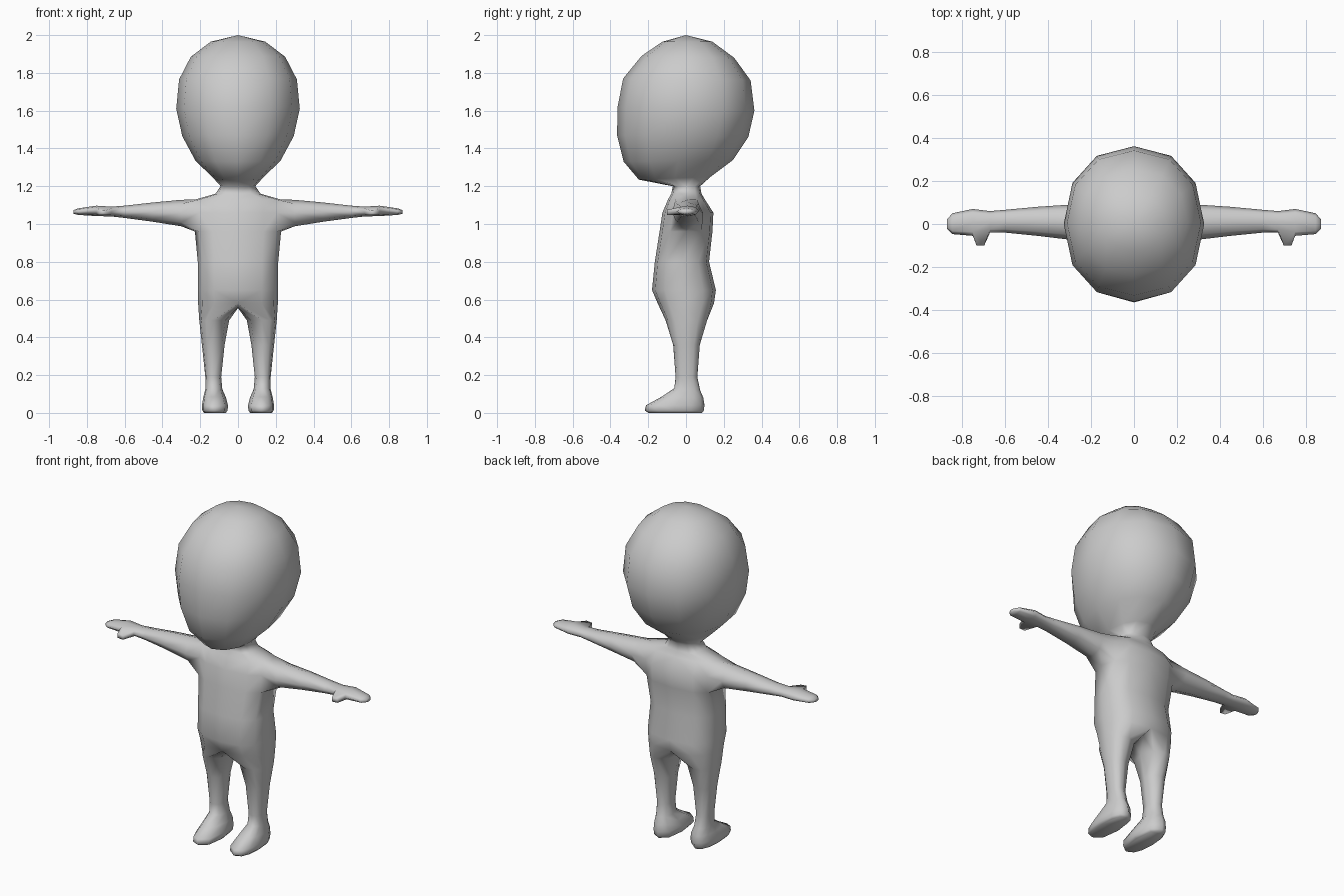
import bpy, bmesh
from math import sin, cos, radians, copysign
from mathutils import Matrix

old = bpy.data.objects.get("Cube")
if old:
    bpy.data.objects.remove(old, do_unlink=True)

clay = bpy.data.materials.new("light_grey")
clay.use_nodes = True
clay.diffuse_color = (0.6, 0.6, 0.6, 1)
clay.node_tree.nodes["Principled BSDF"].inputs["Base Color"].default_value = (0.6, 0.6, 0.6, 1)

bm = bmesh.new()


def soft(v, p):
    return copysign(abs(v) ** p, v)


def level_ring(angles, z_front, z_back, y_front, y_back, half_width, p, cx=0):
    """Horizontal rounded cross-section, tilted when front and back heights differ."""
    verts = []
    for a in angles:
        c, s = soft(cos(radians(a)), p), soft(sin(radians(a)), p)
        t = (s + 1) / 2
        x = cx + half_width * c
        verts.append(bm.verts.new((0 if abs(x) < 1e-4 else x,
                                   y_front + (y_back - y_front) * t,
                                   z_front + (z_back - z_front) * t)))
    return verts


def arm_ring(x, y_front, y_back, z_low, z_high):
    """Upright cross-section of the arm, starting at its lower front."""
    yc, zc = (y_front + y_back) / 2, (z_low + z_high) / 2
    return [bm.verts.new((x, yc + (y_back - y_front) / 2 * cos(radians(225 + 45 * i)),
                          zc + (z_high - z_low) / 2 * sin(radians(225 + 45 * i))))
            for i in range(8)]


def bridge(a, b, closed=False, skip=()):
    n = len(a)
    faces = []
    for i in range(n if closed else n - 1):
        j = (i + 1) % n
        if i not in skip:
            faces.append(bm.faces.new((a[i], a[j], b[j], b[i])))
    return faces


HALF = range(-90, 91, 30)
LEG = list(HALF) + [135, 180, 225]

# Torso and neck: z, front, back, half width
torso = [level_ring(HALF, z, z, f, b, w, 0.75) for z, f, b, w in (
    (0.58, -0.15, 0.148, 0.211),
    (0.65, -0.18, 0.158, 0.213),
    (0.80, -0.165, 0.122, 0.213),
    (0.96, -0.14, 0.14, 0.228),
    (1.06, -0.125, 0.145, 0.23),
    (1.13, -0.095, 0.10, 0.225),
    (1.16, -0.078, 0.082, 0.12),
    (1.20, -0.07, 0.075, 0.092))]
for k in range(len(torso) - 1):
    bridge(torso[k], torso[k + 1], skip=(2, 3) if k in (3, 4) else ())

# Head: front height, back height, front, back, half width
previous = torso[-1]
for zf, zb, f, b, w in (
        (1.235, 1.25, -0.25, 0.13, 0.13),
        (1.33, 1.34, -0.33, 0.25, 0.225),
        (1.47, 1.46, -0.365, 0.33, 0.295),
        (1.62, 1.60, -0.362, 0.362, 0.327),
        (1.77, 1.76, -0.333, 0.342, 0.312),
        (1.89, 1.88, -0.235, 0.255, 0.25),
        (1.965, 1.965, -0.125, 0.14, 0.145)):
    ring = level_ring(HALF, zf, zb, f, b, w, 0.92)
    bridge(previous, ring)
    previous = ring
crown = bm.verts.new((0, 0, 2))
for a, b in zip(previous, previous[1:]):
    bm.faces.new((a, b, crown))

# Leg and foot, joined to the hip ring through the crotch line
crotch = [bm.verts.new((0, y, z)) for y, z in ((0.08, 0.56), (0, 0.555), (-0.08, 0.56))]
previous = torso[0] + crotch
for zf, zb, f, b, w, cx in (
        (0.49, 0.49, -0.108, 0.112, 0.079, 0.126),
        (0.36, 0.36, -0.068, 0.073, 0.060, 0.131),
        (0.19, 0.19, -0.055, 0.06, 0.042, 0.131),
        (0.13, 0.12, -0.062, 0.075, 0.045, 0.128),
        (0.085, 0.08, -0.13, 0.092, 0.060, 0.124),
        (0.04, 0.04, -0.212, 0.098, 0.069, 0.122),
        (0.012, 0.012, -0.218, 0.094, 0.067, 0.122),
        (0.0, 0.0, -0.2, 0.085, 0.057, 0.122)):
    ring = level_ring(LEG, zf, zb, f, b, w, 0.85, cx)
    bridge(previous, ring, closed=True)
    previous = ring
bm.faces.new(previous)

# Arm and hand, joined to the opening in the side of the torso
low, mid, top = torso[3:6]
previous = [low[2], low[3], low[4], mid[4], top[4], top[3], top[2], mid[2]]
thumb_base = []
for x, f, b, z0, z1 in (
        (0.30, -0.073, 0.09, 0.988, 1.128),
        (0.45, -0.055, 0.08, 1.012, 1.114),
        (0.60, -0.04, 0.066, 1.032, 1.097),
        (0.67, -0.04, 0.06, 1.04, 1.092),
        (0.75, -0.055, 0.07, 1.042, 1.097),
        (0.845, -0.047, 0.05, 1.048, 1.083),
        (0.87, -0.022, 0.022, 1.054, 1.074)):
    ring = arm_ring(x, f, b, z0, z1)
    faces = bridge(previous, ring, closed=True)
    if x == 0.75:
        thumb_base = faces[6:]
    previous = ring
bm.faces.new(previous)

# Thumb pulled out of the front edge of the hand
result = bmesh.ops.extrude_face_region(bm, geom=thumb_base)
bmesh.ops.delete(bm, geom=[f for f in thumb_base if f.is_valid], context='FACES_ONLY')
for v in result["geom"]:
    if isinstance(v, bmesh.types.BMVert):
        v.co.x = 0.715 + (v.co.x - 0.71) * 0.45
        v.co.y = -0.1
        v.co.z = 1.06 + (v.co.z - 1.067) * 0.7

# Mirror the half figure and weld the centre line
bmesh.ops.mirror(bm, geom=bm.verts[:] + bm.edges[:] + bm.faces[:],
                 matrix=Matrix.Identity(4), merge_dist=0.0005, axis='X')
bmesh.ops.remove_doubles(bm, verts=bm.verts[:], dist=0.0005)
bmesh.ops.recalc_face_normals(bm, faces=bm.faces[:])

mesh = bpy.data.meshes.new("figure_body")
for face in bm.faces:
    face.smooth = True
bm.to_mesh(mesh)
bm.free()
mesh.materials.append(clay)
body = bpy.data.objects.new("figure_body", mesh)
bpy.context.scene.collection.objects.link(body)
